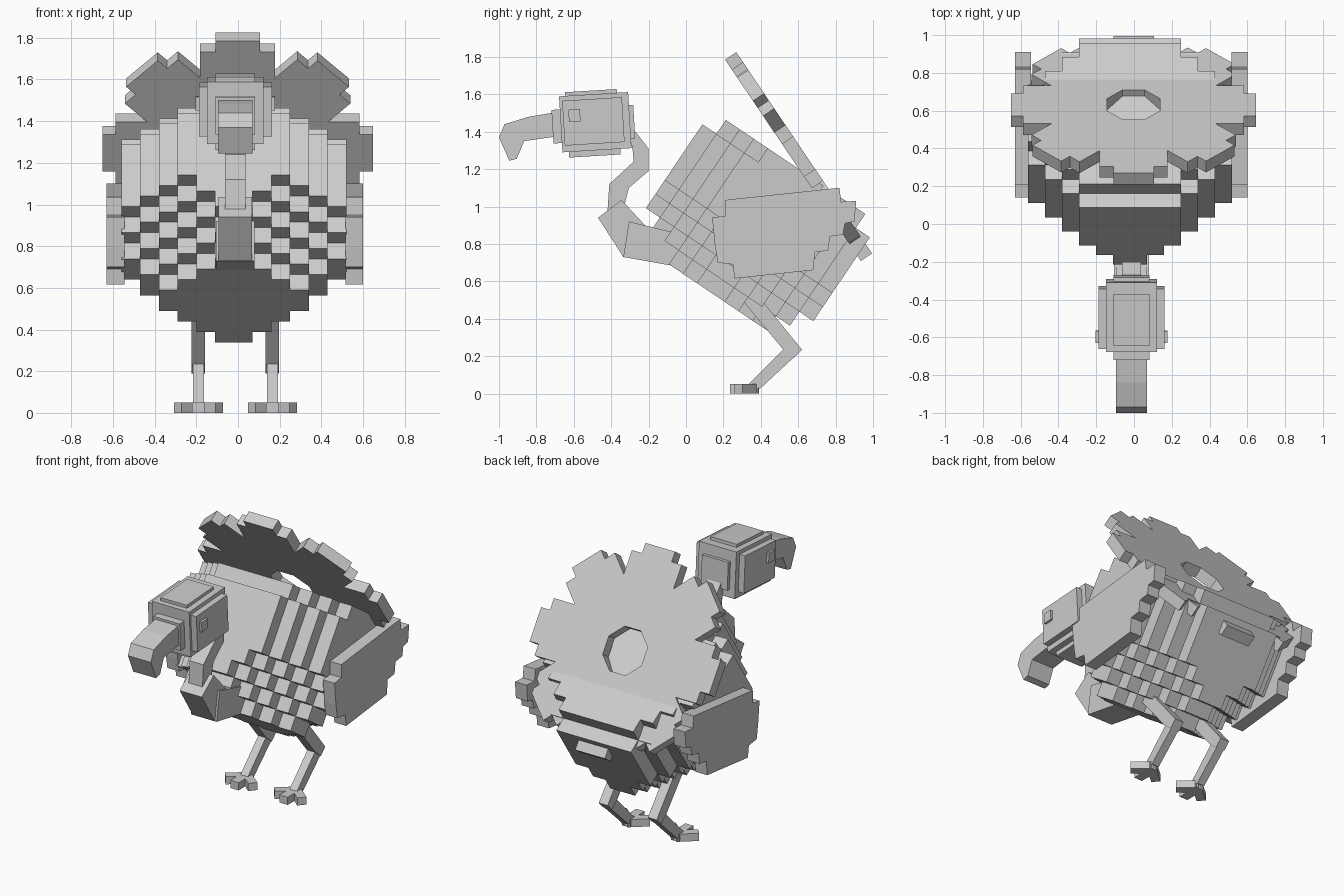
import bpy, bmesh, math
from mathutils import Vector, Matrix

if "Cube" in bpy.data.objects:
    bpy.data.objects.remove(bpy.data.objects["Cube"])

grey = bpy.data.materials.new("light_grey")
grey.diffuse_color = (0.6, 0.6, 0.6, 1)
grey.use_nodes = True
grey.node_tree.nodes["Principled BSDF"].inputs["Base Color"].default_value = grey.diffuse_color
TILT = math.radians(34)


def finish(name, bm):
    bmesh.ops.recalc_face_normals(bm, faces=bm.faces)
    me = bpy.data.meshes.new(name)
    bm.to_mesh(me)
    bm.free()
    me.materials.append(grey)
    ob = bpy.data.objects.new(name, me)
    bpy.context.collection.objects.link(ob)
    return ob


def extrude_poly(bm, pts, to3d, a, b):
    """Prism from a 2D outline, between depths a and b."""
    lo = [bm.verts.new(to3d(p, a)) for p in pts]
    hi = [bm.verts.new(to3d(p, b)) for p in pts]
    bm.faces.new(lo)
    bm.faces.new(hi)
    for i in range(len(pts)):
        j = (i + 1) % len(pts)
        bm.faces.new((lo[i], lo[j], hi[j], hi[i]))


def side_profile(name, pts, x0, x1):
    """Outline in (y, z), extruded along x."""
    bm = bmesh.new()
    extrude_poly(bm, pts, lambda p, d: Vector((d, p[0], p[1])), x0, x1)
    return finish(name, bm)


def box(name, lo, hi, pivot=None, angle=0, axis='X'):
    bm = bmesh.new()
    bmesh.ops.create_cube(bm, size=1)
    lo, hi = Vector(lo), Vector(hi)
    for v in bm.verts:
        v.co = Vector([lo[i] + (v.co[i] + 0.5) * (hi[i] - lo[i]) for i in range(3)])
    if pivot is not None:
        bmesh.ops.rotate(bm, verts=bm.verts, cent=pivot,
                         matrix=Matrix.Rotation(angle, 3, axis))
    return finish(name, bm)


# Body: stepped block form, every layer an octagon, tapering to the belly
S = 0.09
LIMIT = [3, 4, 5, 6, 7, 7, 7, 7, 6]
AXIS_U = Vector((0, math.cos(TILT), -math.sin(TILT)))
AXIS_V = Vector((0, math.sin(TILT), math.cos(TILT)))


def filled(c):
    i, j, k = c
    if not 0 <= k < 9:
        return False
    a = i if i >= 0 else -i - 1
    b = j if j >= 0 else -j - 1
    top = 4 if k == 8 else 5
    return a <= 5 and b <= top and a + b <= LIMIT[k]


def body_point(p):
    return (Vector((-0.02 + p[0] * S, 0, 0)) + AXIS_U * (-0.192 + p[1] * S)
            + AXIS_V * (0.522 + p[2] * S))


bm = bmesh.new()
for i in range(-6, 6):
    for j in range(-6, 6):
        for k in range(9):
            if not filled((i, j, k)):
                continue
            for ax in range(3):
                for side in (0, 1):
                    n = [i, j, k]
                    n[ax] += 1 if side else -1
                    if filled(n):
                        continue
                    corners = []
                    for d1, d2 in ((0, 0), (1, 0), (1, 1), (0, 1)):
                        p = [i, j, k]
                        p[ax] += side
                        p[(ax + 1) % 3] += d1
                        p[(ax + 2) % 3] += d2
                        corners.append(bm.verts.new(body_point(p)))
                    bm.faces.new(corners if side else corners[::-1])
bmesh.ops.remove_doubles(bm, verts=bm.verts, dist=0.001)
finish("body", bm)

# Tail fan: eight stepped feathers around an open hub
HUB = Vector((-0.002, 0.602, 1.267))
FAN_S = Vector((0, -math.sin(TILT), math.cos(TILT)))
FAN_N = Vector((0, math.cos(TILT), math.sin(TILT)))
half = [(0.18, 0.14), (0.18, 0.585), (0.107, 0.585), (0.107, 0.649)]
feather = half + [(-x, s) for x, s in reversed(half)]
for n in range(8):
    ca, sa = math.cos(n * math.pi / 4), math.sin(n * math.pi / 4)

    def fan_point(p, d):
        x, s = p[0] * ca + p[1] * sa, -p[0] * sa + p[1] * ca
        return HUB + Vector((x, 0, 0)) + FAN_S * s + FAN_N * d

    bm = bmesh.new()
    extrude_poly(bm, feather, fan_point, -0.036, 0.036)
    finish("tail_feather", bm)

# Wings: stepped plates on both sides
wing = [(.14, .94), (.21, .95), (.21, 1.035), (.82, 1.10), (.83, 1.025),
        (.91, 1.03), (.90, .92), (.85, .91), (.84, .85), (.77, .84),
        (.76, .765), (.69, .755), (.68, .66), (.26, .615), (.25, .69),
        (.17, .70), (.155, .79)]
side_profile("wing_left", wing, -0.63, -0.545)
side_profile("wing_right", wing, 0.515, 0.60)

# Neck: thick lower bend, root into the chest, slim upper bend
CX = -0.013
side_profile("neck_lower", [(-.47, .94), (-.345, 1.035), (-.21, .89), (-.335, .73)],
             CX - .08, CX + .08)
side_profile("neck_root", [(-.305, .92), (-.06, .86), (.06, .66), (-.335, .73)],
             CX - .093, CX + .093)
side_profile("neck_upper", [(-.30, 1.38), (-.27, 1.40), (-.2, 1.31), (-.2, 1.19),
                            (-.305, 1.1), (-.33, 1.0), (-.42, .97), (-.41, 1.12),
                            (-.28, 1.24), (-.285, 1.3)], CX - .05, CX + .05)

# Head: overlapping slabs forming a rounded block
PIV = (0, -0.495, 1.45)
for hw, y0, y1, z0, z1 in ((.175, -.655, -.335, 1.335, 1.575),
                           (.135, -.67, -.30, 1.30, 1.6),
                           (.095, -.636, -.36, 1.27, 1.62),
                           (.095, -.715, -.277, 1.35, 1.53)):
    box("head_slab", (CX - hw, y0, z0), (CX + hw, y1, z1), PIV, math.radians(3.5))
for s in (-1, 1):
    x = CX + s * 0.165
    box("eye", (x - .025, -.625, 1.46), (x + .025, -.563, 1.525), PIV, math.radians(3.5))

# Beak: hooked
side_profile("beak", [(-.69, 1.505), (-.84, 1.48), (-.97, 1.44), (-1.0, 1.37),
                      (-.945, 1.245), (-.905, 1.255), (-.865, 1.35), (-.69, 1.375)],
             CX - .083, CX + .083)

# Legs and three-toed feet
for cx in (-0.19, 0.165):
    side_profile("thigh", [(.30, .5), (.38, .53), (.62, .235), (.575, .19), (.52, .235)],
                 cx - .032, cx + .032)
    side_profile("shin", [(.535, .25), (.60, .215), (.395, .025), (.335, .05)],
                 cx - .027, cx + .027)
    box("middle_toe", (cx - .03, .235, 0), (cx + .03, .385, .05))
    for s in (-1, 1):
        box("side_toe", (cx - .028, .235, 0), (cx + .028, .37, .05),
            (cx, .365, 0), s * math.radians(50), 'Z')
